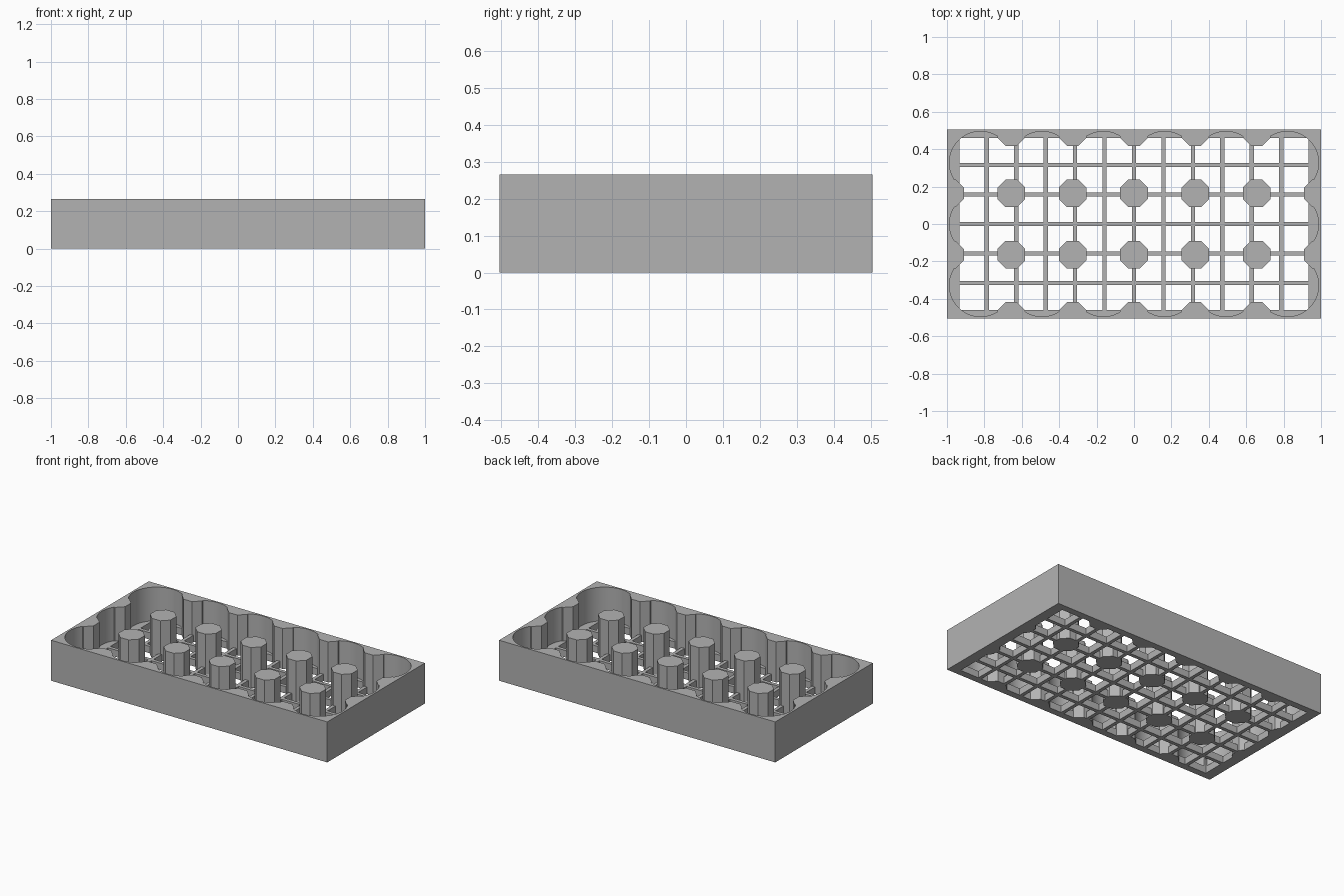
import bpy, bmesh, math
from mathutils import Matrix, Vector

LENGTH, WIDTH, HEIGHT = 2.0, 1.01, 0.265
FLOOR = 0.045          # thickness of the grid floor
PITCH = 0.328          # spacing of the round wells
WELL_R = 0.167
POST_HALF = 0.074      # half width of an octagonal post across flats
CELL, BAR = 0.1575, 0.023
COLS, ROWS = 6, 3

cube = bpy.data.objects.get("Cube")
if cube:
    bpy.data.objects.remove(cube, do_unlink=True)

grey = bpy.data.materials.new("light_grey")
grey.use_nodes = True
color = (0.45, 0.45, 0.45, 1)
grey.diffuse_color = color
grey.node_tree.nodes["Principled BSDF"].inputs["Base Color"].default_value = color


def spaced(count, step):
    """Positions centred on zero."""
    return [(i - (count - 1) / 2) * step for i in range(count)]


def add_box(bm, x, y, sx, sy, z0, z1):
    m = Matrix.Translation((x, y, (z0 + z1) / 2)) @ Matrix.Diagonal((sx, sy, z1 - z0, 1))
    return bmesh.ops.create_cube(bm, size=1, matrix=m)["verts"]


def add_prism(bm, x, y, radius, sides, z0, z1, turn=0):
    m = Matrix.Translation((x, y, (z0 + z1) / 2)) @ Matrix.Rotation(turn, 4, "Z")
    return bmesh.ops.create_cone(bm, cap_ends=True, segments=sides, radius1=radius,
                                 radius2=radius, depth=z1 - z0, matrix=m)["verts"]


def make_object(name, bm):
    mesh = bpy.data.meshes.new(name)
    bm.to_mesh(mesh)
    bm.free()
    mesh.materials.append(grey)
    obj = bpy.data.objects.new(name, mesh)
    bpy.context.collection.objects.link(obj)
    return obj


def combine(target, tool, operation):
    """Apply a boolean and discard the tool."""
    tool.hide_render = True
    mod = target.modifiers.new(tool.name, "BOOLEAN")
    mod.object, mod.operation, mod.solver = tool, operation, "EXACT"
    mod.use_self = True
    bpy.ops.object.select_all(action="DESELECT")
    bpy.context.view_layer.objects.active = target
    target.select_set(True)
    bpy.ops.object.modifier_apply(modifier=mod.name)
    bpy.data.objects.remove(tool, do_unlink=True)


# Outer block
bm = bmesh.new()
add_box(bm, 0, 0, LENGTH, WIDTH, 0, HEIGHT)
tray = make_object("holder_tray", bm)

# Open middle of the tray, out to the faces of the wall posts
bm = bmesh.new()
add_box(bm, 0, 0, COLS * PITCH - 2 * POST_HALF, ROWS * PITCH - 2 * POST_HALF,
        FLOOR, HEIGHT + 0.1)
combine(tray, make_object("middle_cutter", bm), "DIFFERENCE")

# Round wells scallop the walls
bm = bmesh.new()
for x in spaced(COLS, PITCH):
    for y in spaced(ROWS, PITCH):
        add_prism(bm, x, y, WELL_R, 64, FLOOR, HEIGHT + 0.1)
combine(tray, make_object("well_cutter", bm), "DIFFERENCE")

# Square openings leave a grid of bars in the floor
bm = bmesh.new()
for x in spaced(COLS * 2, CELL):
    for y in spaced(ROWS * 2, CELL):
        add_box(bm, x, y, CELL - BAR, CELL - BAR, -0.1, FLOOR + 0.05)
combine(tray, make_object("floor_hole_cutter", bm), "DIFFERENCE")

# Octagonal posts between the wells; the outer ones are half sunk in the walls
bm = bmesh.new()
radius = POST_HALF / math.cos(math.pi / 8)
for x in spaced(COLS + 1, PITCH):
    for y in spaced(ROWS + 1, PITCH):
        if abs(x) > PITCH * 2.5 and abs(y) > PITCH:
            continue
        for v in add_prism(bm, x, y, radius, 8, 0, HEIGHT, math.pi / 8):
            v.co.x = max(-LENGTH / 2, min(LENGTH / 2, v.co.x))
            v.co.y = max(-WIDTH / 2, min(WIDTH / 2, v.co.y))
bmesh.ops.remove_doubles(bm, verts=bm.verts[:], dist=0.0001)
combine(tray, make_object("posts", bm), "UNION")

# Smooth well walls, crisp edges elsewhere
bpy.ops.object.select_all(action="DESELECT")
bpy.context.view_layer.objects.active = tray
tray.select_set(True)
bpy.ops.object.shade_smooth_by_angle(angle=math.radians(20))
